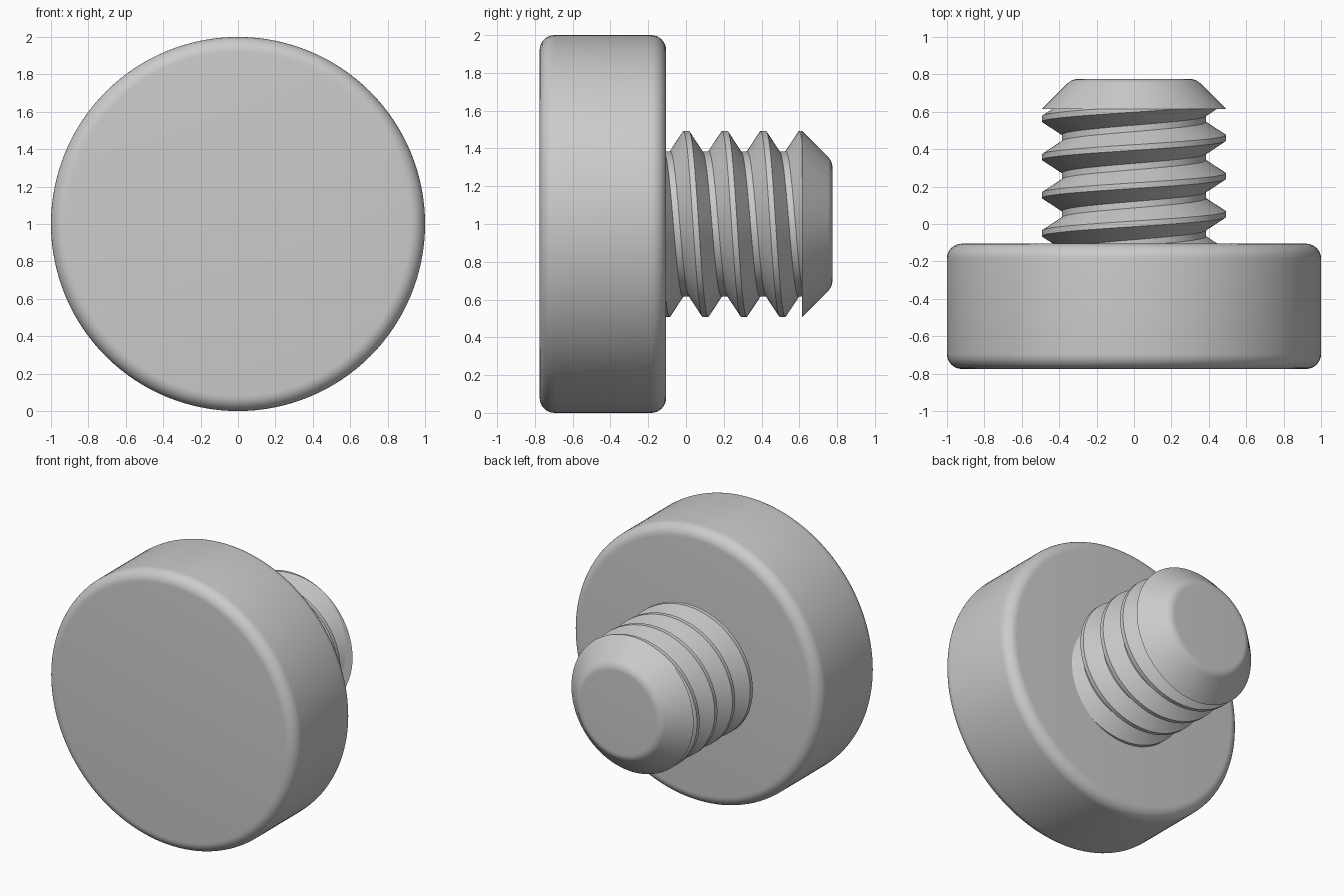
import bpy, bmesh
from math import cos, sin, pi, radians, tan
from mathutils import Vector, Matrix

cube = bpy.data.objects.get("Cube")
if cube:
    bpy.data.objects.remove(cube)

AXIS_Z = 1.0
HEAD_FRONT, HEAD_BACK, TIP_START, TIP_END = -0.775, -0.105, 0.615, 0.775
CREST, ROOT, PITCH, SEGMENTS = 0.492, 0.385, 0.204, 128

steel = bpy.data.materials.new("grey steel")
steel.use_nodes = True
steel.diffuse_color = (0.6, 0.6, 0.6, 1)
steel.node_tree.nodes["Principled BSDF"].inputs["Base Color"].default_value = (0.6, 0.6, 0.6, 1)


def finish(bm, name):
    """Turn a bmesh into a smooth-shaded steel part."""
    mesh = bpy.data.meshes.new(name)
    bm.to_mesh(mesh)
    bm.free()
    mesh.materials.append(steel)
    part = bpy.data.objects.new(name, mesh)
    part.location.z = AXIS_Z
    bpy.context.collection.objects.link(part)
    bpy.ops.object.select_all(action="DESELECT")
    part.select_set(True)
    bpy.context.view_layer.objects.active = part
    bpy.ops.object.shade_smooth_by_angle(angle=radians(30))
    return part


def fillet(before, corner, after, radius, steps=8):
    """Points of an arc rounding a profile corner."""
    b, c, a = Vector(before), Vector(corner), Vector(after)
    u, v = (b - c).normalized(), (a - c).normalized()
    half = u.angle(v) / 2
    centre = c + (u + v).normalized() * radius / sin(half)
    start = c + u * radius / tan(half) - centre
    sweep = start.angle_signed(c + v * radius / tan(half) - centre)
    return [centre + Matrix.Rotation(-sweep * i / steps, 2) @ start
            for i in range(steps + 1)]


def lathe(name, profile):
    """Spin a (radius, y) profile round the y axis."""
    bm = bmesh.new()
    verts = [bm.verts.new((r, y, 0)) for r, y in profile]
    edges = [bm.edges.new(pair) for pair in zip(verts, verts[1:])]
    bmesh.ops.spin(bm, geom=verts + edges, cent=(0, 0, 0), axis=(0, 1, 0),
                   angle=2 * pi, steps=SEGMENTS, use_merge=False)
    bmesh.ops.remove_doubles(bm, verts=bm.verts, dist=0.0001)
    bmesh.ops.recalc_face_normals(bm, faces=bm.faces)
    return finish(bm, name)


# Head: broad disc with rounded rims
front, back = (1, HEAD_FRONT), (1, HEAD_BACK)
front_mid, back_mid = (0, HEAD_FRONT), (0, HEAD_BACK)
lathe("head", [front_mid, *fillet(front_mid, front, back, 0.08),
               *fillet(front, back, back_mid, 0.08), back_mid])

# Tip: cone with a softened end
base, end, end_mid = (CREST, TIP_START), (0.332, TIP_END), (0, TIP_END)
lathe("tip", [(0, TIP_START), base, *fillet(base, end, end_mid, 0.08), end_mid])

# Thread: helical ridge wound along the shank
ridge = [(-0.085, ROOT), (-0.015, CREST), (0.015, CREST), (0.085, ROOT)]
bm = bmesh.new()
columns = []
for j in range(SEGMENTS + 1):
    a = 2 * pi * j / SEGMENTS
    columns.append([bm.verts.new((r * cos(a), 0.46 + y + PITCH * (k - j / SEGMENTS), r * sin(a)))
                    for k in range(-4, 4) for y, r in ridge])
for left, right in zip(columns, columns[1:]):
    for i in range(len(left) - 1):
        bm.faces.new((left[i], left[i + 1], right[i + 1], right[i]))
bmesh.ops.remove_doubles(bm, verts=bm.verts, dist=0.0001)
for y, side in ((TIP_START, 1), (HEAD_BACK - 0.02, -1)):
    bmesh.ops.bisect_plane(bm, geom=bm.verts[:] + bm.edges[:] + bm.faces[:], dist=0.00001,
                           plane_co=(0, y, 0), plane_no=(0, side, 0), clear_outer=True)
bmesh.ops.recalc_face_normals(bm, faces=bm.faces)
if sum(f.normal.dot(Vector((f.calc_center_median().x, 0, f.calc_center_median().z)))
       for f in bm.faces) < 0:
    bmesh.ops.reverse_faces(bm, faces=bm.faces)
finish(bm, "thread")
